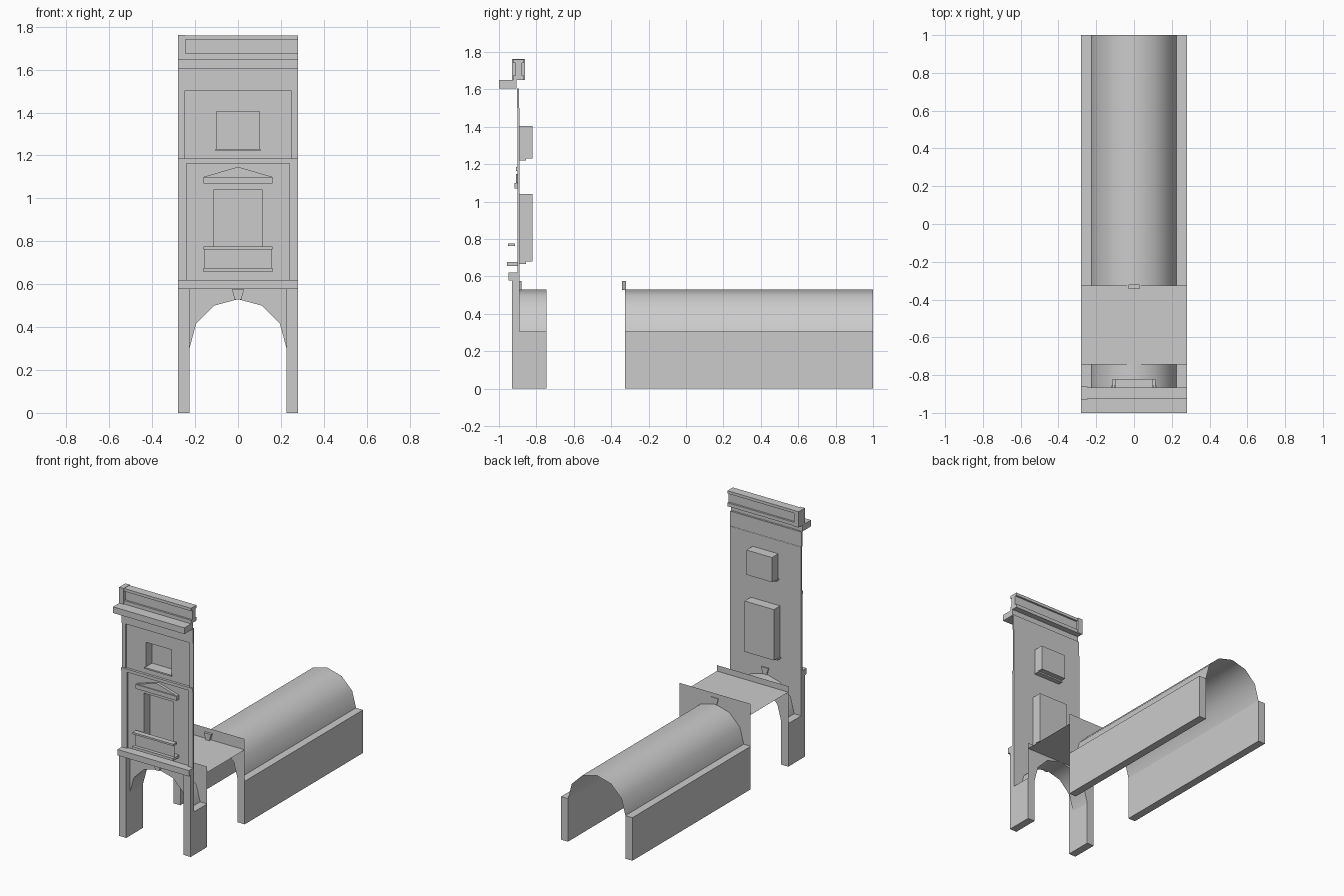
import bpy, math

if "Cube" in bpy.data.objects:
    bpy.data.objects.remove(bpy.data.objects["Cube"])

HALF, INNER, SPRING = 0.28, 0.225, 0.305   # half width, arch half span, springing height
WALL = -0.89                               # main facade wall plane


def make(name, verts, faces, smooth=False):
    me = bpy.data.meshes.new(name)
    me.from_pydata(verts, [], faces)
    me.update()
    ob = bpy.data.objects.new(name, me)
    bpy.context.collection.objects.link(ob)
    if smooth:
        me.polygons.foreach_set("use_smooth", [True] * len(me.polygons))
    return ob


def box(name, x, y, z):
    v = [(a, b, c) for a in x for b in y for c in z]
    f = [(0, 1, 3, 2), (4, 6, 7, 5), (0, 4, 5, 1), (2, 3, 7, 6), (0, 2, 6, 4), (1, 5, 7, 3)]
    return make(name, v, f)


def pair(name, x0, x1, y, z):
    box(name + "_right", (x0, x1), y, z)
    box(name + "_left", (-x1, -x0), y, z)


def prism(name, profile, y0, y1):
    n = len(profile)
    v = [(x, y, z) for y in (y0, y1) for x, z in profile]
    f = [tuple(range(n)), tuple(range(2 * n - 1, n - 1, -1))]
    f += [(i, i + n, (i + 1) % n + n, (i + 1) % n) for i in range(n)]
    return make(name, v, f)


ARC = [(INNER * math.cos(math.pi * i / 6), SPRING + INNER * math.sin(math.pi * i / 6))
       for i in range(7)]


def vault(name, y0, y1):
    v = [(x, y, z) for x, z in ARC for y in (y0, y1)]
    make(name, v, [(2 * i, 2 * i + 1, 2 * i + 3, 2 * i + 2) for i in range(6)], True)


def spandrel(name, y, top):
    pts = [(HALF, SPRING)] + ARC + [(-HALF, SPRING)]
    v = [p for x, z in pts for p in ((x, y, z), (x, y, top))]
    make(name, v, [(2 * i, 2 * i + 1, 2 * i + 3, 2 * i + 2) for i in range(8)])


def keystone(name, y0, y1):
    prism(name, [(-0.015, 0.528), (0.015, 0.528), (0.028, 0.575), (-0.028, 0.575)], y0, y1)


def wall_with_window(name, z0, z1, wx, wz0, wz1, back):
    # wall around the opening, plus recessed reveal and pane
    def rect(x, a, b, y):
        return [(-x, y, a), (x, y, a), (x, y, b), (-x, y, b)]
    v = rect(HALF, z0, z1, WALL) + rect(wx, wz0, wz1, WALL) + rect(wx, wz0, wz1, back)
    f = [(r + i, r + (i + 1) % 4, r + 4 + (i + 1) % 4, r + 4 + i) for r in (0, 4) for i in range(4)]
    make(name, v, f + [(8, 9, 10, 11)])


# Rear barrel-vaulted passage
pair("passage_wall", INNER, HALF, (-0.325, 1.0), (0, SPRING))
vault("passage_vault", -0.325, 1.0)
spandrel("passage_arch_face", -0.325, 0.605)
keystone("passage_keystone", -0.343, -0.32)

# Flat ceiling between the arches
make("flat_ceiling", [(-HALF, -0.745, 0.528), (HALF, -0.745, 0.528),
                      (HALF, -0.325, 0.528), (-HALF, -0.325, 0.528)], [(0, 1, 2, 3)])

# Front arch
pair("front_pier", INNER, HALF, (WALL, -0.745), (0, SPRING))
pair("front_pilaster", INNER, HALF, (-0.93, WALL), (0, 0.58))
vault("front_vault", WALL, -0.745)
spandrel("front_arch_face", WALL, 0.58)
spandrel("inner_arch_face", -0.745, 0.57)
keystone("front_keystone", -0.905, -0.88)
box("arch_cornice", (-HALF, HALF), (-0.95, WALL), (0.578, 0.62))

# Two storeys with recessed windows
wall_with_window("first_storey_wall", 0.62, 1.175, 0.115, 0.68, 1.04, -0.82)
wall_with_window("second_storey_wall", 1.175, 1.5, 0.10, 1.23, 1.405, -0.82)
pair("first_storey_pilaster", 0.24, HALF, (-0.902, WALL), (0.62, 1.165))
pair("second_storey_pilaster", 0.25, HALF, (-0.9, WALL), (1.185, 1.5))
box("string_course", (-HALF, HALF), (-0.908, WALL), (1.163, 1.185))
box("upper_sill", (-0.105, 0.105), (-0.9, -0.855), (1.22, 1.23))
box("lower_sill", (-0.12, 0.12), (-0.9, -0.855), (0.667, 0.68))

# Pediment over the lower window
box("pediment_base", (-0.16, 0.16), (-0.917, WALL), (1.07, 1.1))
prism("pediment_gable", [(-0.16, 1.1), (0.16, 1.1), (0, 1.147)], -0.91, WALL)

# Balcony
box("balcony_slab", (-0.16, 0.16), (-0.957, WALL), (0.657, 0.676))
box("balcony_rail", (-0.16, 0.16), (-0.953, -0.915), (0.762, 0.775))
make("balcony_panel", [(-0.155, -0.934, 0.676), (0.155, -0.934, 0.676),
                       (0.155, -0.934, 0.762), (-0.155, -0.934, 0.762)], [(0, 1, 2, 3)])

# Frieze, cornice and parapet
box("frieze", (-HALF, HALF), (-0.904, -0.892), (1.5, 1.606))
box("cornice", (-HALF, HALF), (-1.0, -0.905), (1.606, 1.65))
box("parapet_base", (-HALF, HALF), (-0.925, -0.865), (1.65, 1.675))
box("parapet_panel", (-0.25, HALF), (-0.912, -0.878), (1.675, 1.74))
box("parapet_cap", (-HALF, HALF), (-0.925, -0.865), (1.74, 1.76))
box("parapet_post", (-HALF, -0.245), (-0.93, -0.86), (1.65, 1.762))
